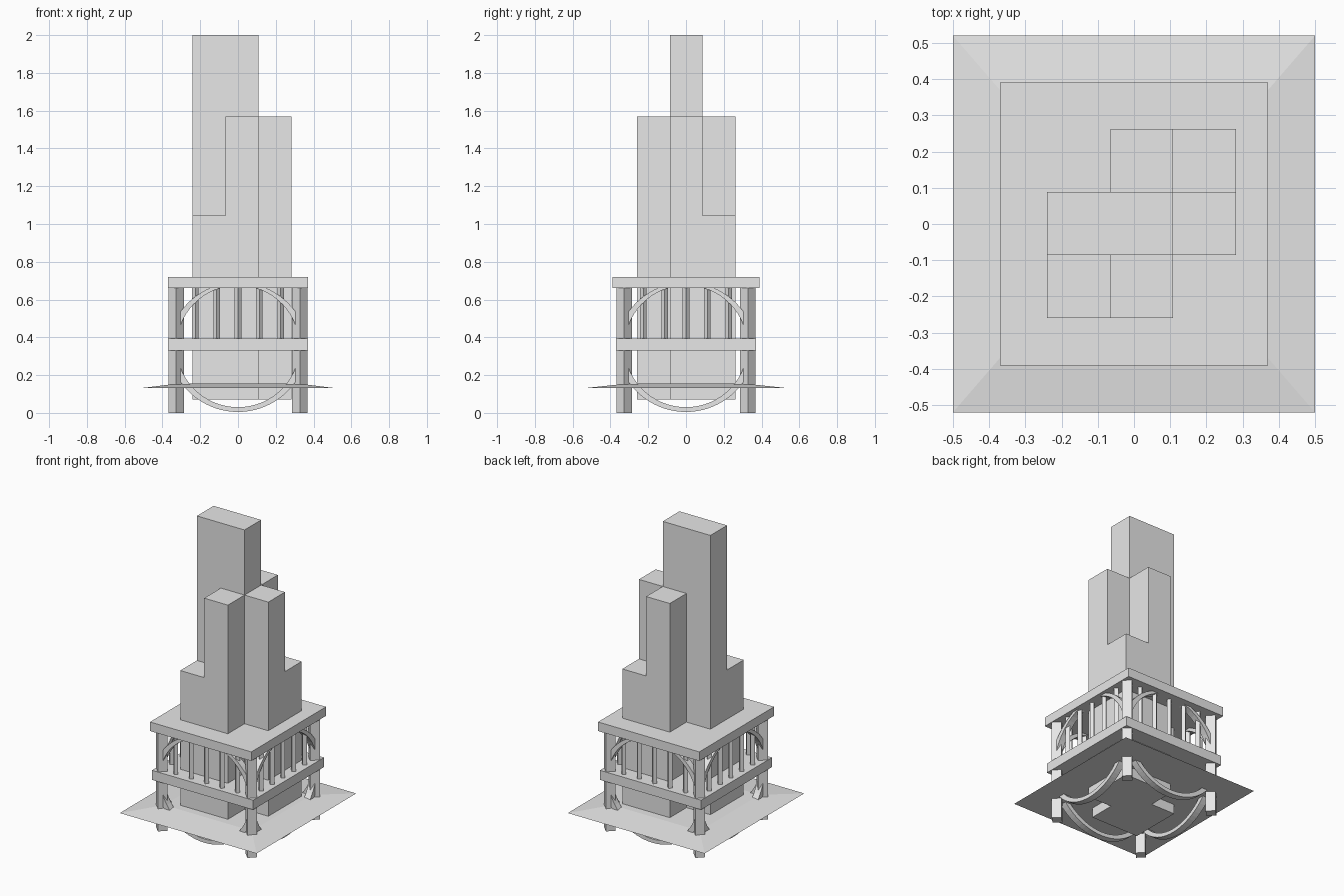
import bpy, bmesh, math
from mathutils import Matrix

if "Cube" in bpy.data.objects:
    bpy.data.objects.remove(bpy.data.objects["Cube"], do_unlink=True)

grey = bpy.data.materials.new("plain_grey")
grey.use_nodes = True
grey.diffuse_color = (0.8, 0.8, 0.8, 1)
grey.node_tree.nodes["Principled BSDF"].inputs["Base Color"].default_value = grey.diffuse_color


def finish(name, bm):
    bmesh.ops.recalc_face_normals(bm, faces=bm.faces)
    mesh = bpy.data.meshes.new(name)
    bm.to_mesh(mesh)
    bm.free()
    mesh.materials.append(grey)
    obj = bpy.data.objects.new(name, mesh)
    bpy.context.collection.objects.link(obj)
    return obj


def box(name, x0, x1, y0, y1, z0, z1):
    bm = bmesh.new()
    place = Matrix.Translation(((x0 + x1) / 2, (y0 + y1) / 2, (z0 + z1) / 2))
    bmesh.ops.create_cube(bm, size=1, matrix=place @ Matrix.Diagonal((x1 - x0, y1 - y0, z1 - z0, 1)))
    return finish(name, bm)


def diamond_post(name, x, y, radius, z0, z1):
    # four-sided post with its edges facing the axes
    bm = bmesh.new()
    bmesh.ops.create_cone(bm, cap_ends=True, segments=4, radius1=radius, radius2=radius,
                          depth=z1 - z0, matrix=Matrix.Translation((x, y, (z0 + z1) / 2)))
    xs = [v.co.x for v in bm.verts]
    if max(xs) - x < radius * 0.9:
        bmesh.ops.rotate(bm, verts=bm.verts, cent=(x, y, 0), matrix=Matrix.Rotation(math.pi / 4, 3, 'Z'))
    return finish(name, bm)


def arc(apex, tip, half, steps):
    # circular arc from -half to half, as (x, z) points
    sag = abs(tip - apex)
    r = (half * half + sag * sag) / (2 * sag)
    sign = 1 if tip > apex else -1
    limit = math.asin(half / r)
    angles = [limit * (2 * i / steps - 1) for i in range(steps + 1)]
    return [(r * math.sin(a), apex + sign * r * (1 - math.cos(a))) for a in angles]


def arch(name, outer, inner, turn):
    steps, half, depth = 24, 0.305, 0.022
    a, b = arc(*outer, half, steps), arc(*inner, half, steps)
    bm = bmesh.new()
    rings = [[bm.verts.new((x, y, z)) for x, z, y in
              ((*p, -LINE - depth), (*p, -LINE + depth), (*q, -LINE + depth), (*q, -LINE - depth))]
             for p, q in zip(a, b)]
    for r, s in zip(rings, rings[1:]):
        for k in range(4):
            bm.faces.new((r[k], r[k - 1], s[k - 1], s[k]))
    bm.faces.new(rings[0])
    bm.faces.new(rings[-1])
    bmesh.ops.rotate(bm, verts=bm.verts, cent=(0, 0, 0), matrix=Matrix.Rotation(turn, 3, 'Z'))
    return finish(name, bm)


LINE = 0.327  # distance of the colonnade from the centre

# Stepped tower blocks on a three by three plan
gx = [-0.24, -0.065, 0.108, 0.282]
gy = [-0.26, -0.086, 0.088, 0.262]
for name, i0, i1, j, top in (
    ("tower_main", 0, 2, 1, 2.0),
    ("tower_side", 2, 3, 1, 1.57),
    ("tower_front", 1, 2, 0, 1.57),
    ("tower_back", 1, 2, 2, 1.57),
    ("tower_front_step", 0, 1, 0, 1.045),
    ("tower_back_step", 2, 3, 2, 1.045),
):
    box(name, gx[i0], gx[i1], gy[j], gy[j + 1], 0.07, top)

# Roof slab and gallery floor
box("roof_slab", -0.37, 0.37, -0.39, 0.39, 0.66, 0.72)
box("gallery_floor", -0.37, 0.37, -0.37, 0.37, 0.33, 0.393)

# Corner posts
for sx in (-1, 1):
    for sy in (-1, 1):
        diamond_post("corner_post", sx * LINE, sy * LINE, 0.042, 0, 0.67)

# Balusters and arches on each side
for side in range(4):
    turn = side * math.pi / 2
    for i in range(-2, 3):
        u = i * 0.113
        x = u * math.cos(turn) + LINE * math.sin(turn)
        y = u * math.sin(turn) - LINE * math.cos(turn)
        diamond_post("baluster", x, y, 0.018, 0.38, 0.67)
    arch("upper_arch", (0.692, 0.535), (0.675, 0.463), turn)
    arch("lower_arch", (0.005, 0.165), (0.03, 0.24), turn)

# Thin sloping skirt
skirt = box("skirt", -0.5, 0.5, -0.52, 0.52, 0.133, 0.155)
for v in skirt.data.vertices:
    if v.co.z > 0.145:
        v.co.x *= 0.64
        v.co.y *= 0.6
